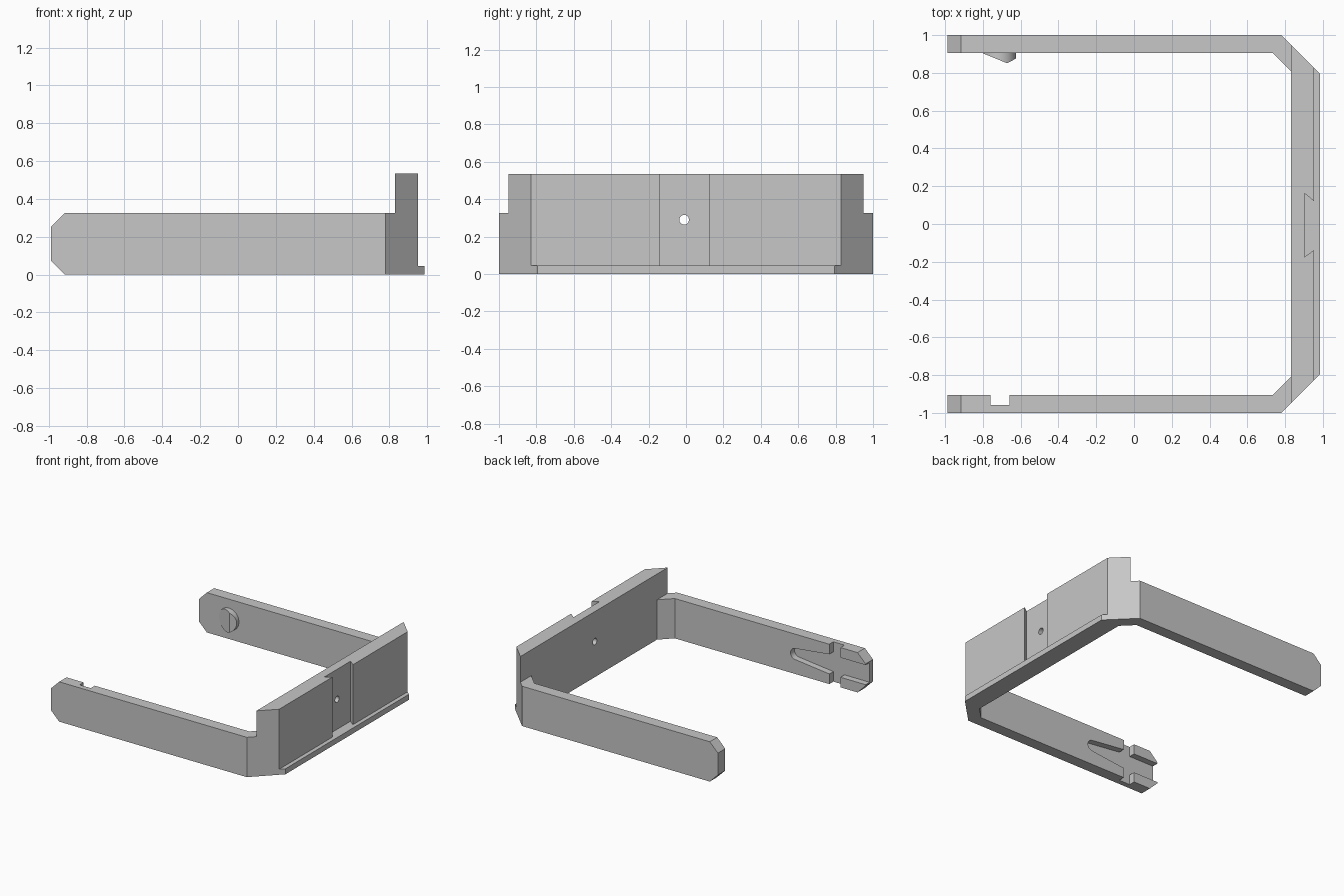
import bpy, bmesh, math
from mathutils import Vector

if "Cube" in bpy.data.objects:
    bpy.data.objects.remove(bpy.data.objects["Cube"])

grey = bpy.data.materials.new("plain_grey")
grey.use_nodes = True
grey.diffuse_color = (0.57, 0.57, 0.57, 1)
grey.node_tree.nodes["Principled BSDF"].inputs["Base Color"].default_value = grey.diffuse_color


def prism(name, profile, axis, lo, hi):
    """Extrude a 2D profile along x (yz profile), y (xz) or z (xy)."""
    place = {"x": lambda a, b, t: (t, a, b),
             "y": lambda a, b, t: (a, t, b),
             "z": lambda a, b, t: (a, b, t)}[axis]
    bm = bmesh.new()
    face = bm.faces.new([bm.verts.new(place(a, b, lo)) for a, b in profile])
    side = bmesh.ops.extrude_face_region(bm, geom=[face])
    verts = [g for g in side["geom"] if isinstance(g, bmesh.types.BMVert)]
    bmesh.ops.translate(bm, verts=verts, vec=Vector(place(0, 0, hi - lo)))
    bmesh.ops.recalc_face_normals(bm, faces=bm.faces)
    mesh = bpy.data.meshes.new(name)
    bm.to_mesh(mesh)
    bm.free()
    mesh.materials.append(grey)
    obj = bpy.data.objects.new(name, mesh)
    bpy.context.collection.objects.link(obj)
    return obj


def rect(a0, a1, b0, b1):
    return [(a0, b0), (a1, b0), (a1, b1), (a0, b1)]


def arc(cx, cy, r, start, end, n):
    angles = [math.radians(start + (end - start) * i / n) for i in range(n + 1)]
    return [(cx + r * math.cos(t), cy + r * math.sin(t)) for t in angles]


def combine(obj, tool, operation="DIFFERENCE"):
    mod = obj.modifiers.new("cut", "BOOLEAN")
    mod.operation, mod.solver, mod.object = operation, "EXACT", tool
    bpy.context.view_layer.objects.active = obj
    bpy.ops.object.modifier_apply(modifier=mod.name)
    bpy.data.objects.remove(tool)


ARM_TOP, WALL_TOP, LIP_TOP = 0.325, 0.535, 0.045
MID = ARM_TOP / 2

# U-shaped bracket body: back half of the plan, mirrored to the front
back = [(0.83, 0.81), (0.735, 0.905), (-0.988, 0.905),
        (-0.988, 1.0), (0.78, 1.0), (0.985, 0.795)]
plan = back + [(x, -y) for x, y in reversed(back)]
bracket = prism("bracket", plan, "z", 0, WALL_TOP)

# Lower the arms and step the wall back above the lip
combine(bracket, prism("arm_cut", rect(-1.2, 0.83, ARM_TOP, 1), "y", -1.2, 1.2))
combine(bracket, prism("lip_cut", rect(0.952, 1.2, LIP_TOP, 1), "y", -1.2, 1.2))

# Chamfered arm ends
tip = [(-0.905, -0.01), (-1.01, 0.095), (-1.01, -0.01)]
for profile in (tip, [(x, ARM_TOP - z) for x, z in tip]):
    combine(bracket, prism("tip_cut", profile, "y", -1.2, 1.2))

# Dovetail channel and screw hole in the wall
dovetail = [(0.902, -0.175), (0.952, -0.139), (1.0, -0.139),
            (1.0, 0.122), (0.952, 0.122), (0.902, 0.163)]
combine(bracket, prism("dovetail_cut", dovetail, "z", LIP_TOP, 1))
combine(bracket, prism("hole_cut", arc(-0.01, 0.29, 0.026, 0, 345, 23), "x", 0.7, 1.1))

# Catch recess in the front arm: tapered groove plus upright slot
groove = [(-1.1, MID - 0.08), (-0.66, MID - 0.08)]
groove += arc(-0.355, MID, 0.045, -83, 83, 12)
groove += [(-0.66, MID + 0.08), (-1.1, MID + 0.08)]
combine(bracket, prism("groove_cut", groove, "y", -0.957, -0.8))
combine(bracket, prism("slot_cut", rect(-0.76, -0.66, -0.1, 0.5), "y", -0.957, -0.8))

# Round wedge catch on the back arm
catch = prism("catch", arc(-0.715, MID, 0.09, 0, 352.5, 47), "y", 0.8, 0.915)
wedge = [(-0.82, 0.912), (-0.672, 0.851), (-0.6, 0.889), (-0.6, 0.93), (-0.82, 0.93)]
combine(catch, prism("wedge_shape", wedge, "z", -0.1, 0.5), "INTERSECT")

# Flat faces with a smooth catch rim and hole
for obj in (bracket, catch):
    bpy.ops.object.select_all(action="DESELECT")
    obj.select_set(True)
    bpy.context.view_layer.objects.active = obj
    bpy.ops.object.shade_smooth_by_angle(angle=math.radians(25))
